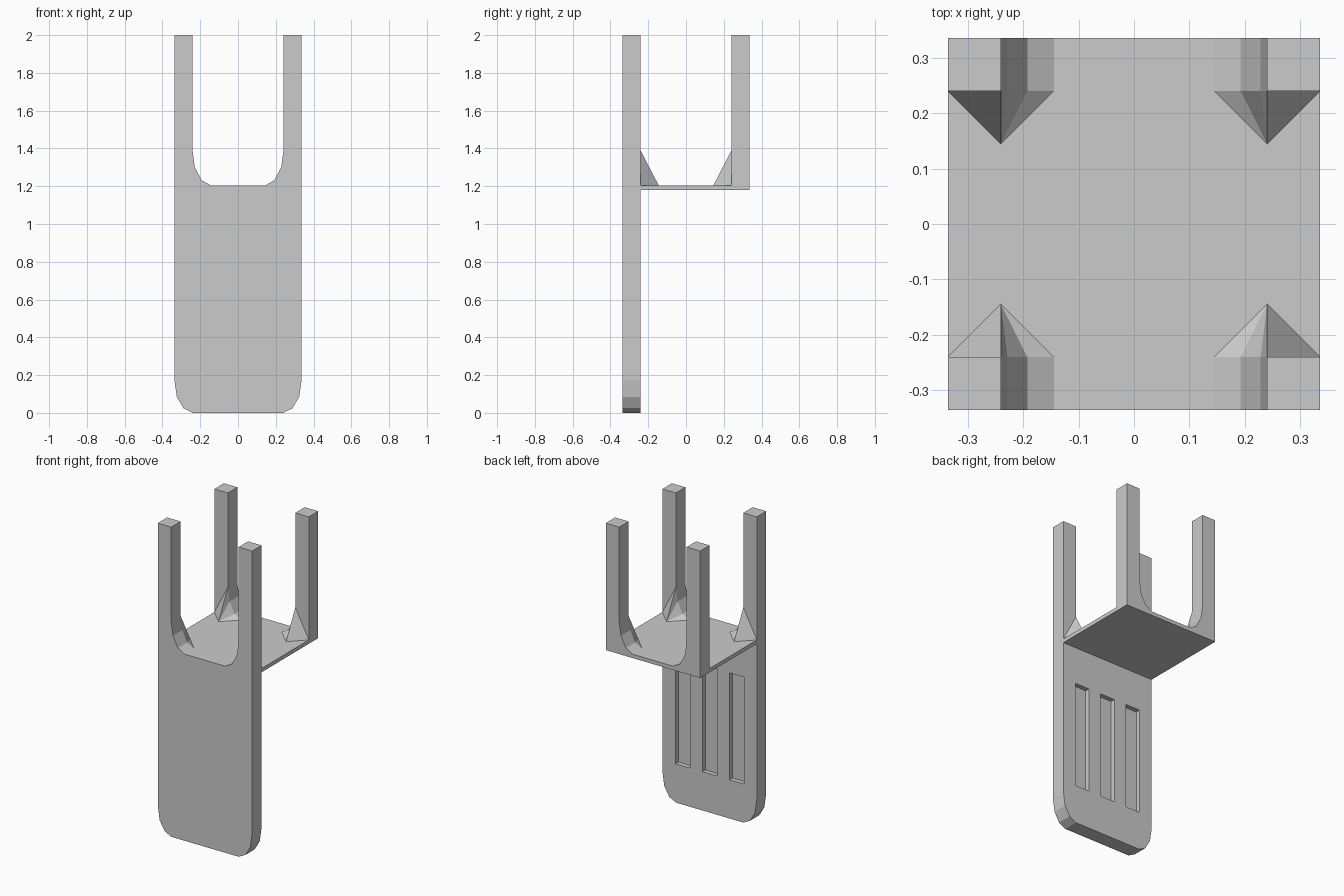
import bpy, bmesh

if "Cube" in bpy.data.objects:
    bpy.data.objects.remove(bpy.data.objects["Cube"])

W = 0.337          # half width and half depth
L = 0.241          # inner edge of the legs
SEAT_LOW, SEAT_TOP = 1.18, 1.205

# rounded inner corner between two legs, and rounded lower corner of the backrest (x, z)
FILLET = [(0.145, 1.205), (0.193, 1.232), (0.229, 1.302), (L, 1.39)]
ROUND = [(L, 0.0), (0.289, 0.025), (0.324, 0.085), (W, 0.175)]


def finish(bm, name):
    bmesh.ops.recalc_face_normals(bm, faces=bm.faces)
    mesh = bpy.data.meshes.new(name)
    bm.to_mesh(mesh)
    bm.free()
    obj = bpy.data.objects.new(name, mesh)
    bpy.context.collection.objects.link(obj)
    return obj


def extrude_profile(name, half, y0, y1):
    """Mirror a right-hand outline across x = 0 and extrude it along y."""
    outline = half + [(-x, z) for x, z in reversed(half)]
    bm = bmesh.new()
    face = bm.faces.new([bm.verts.new((x, y0, z)) for x, z in outline])
    ext = bmesh.ops.extrude_face_region(bm, geom=[face])
    verts = [g for g in ext["geom"] if isinstance(g, bmesh.types.BMVert)]
    bmesh.ops.translate(bm, verts=verts, vec=(0, y1 - y0, 0))
    return finish(bm, name)


def box(name, x0, x1, y0, y1, z0, z1):
    bm = bmesh.new()
    bmesh.ops.create_cube(bm, size=1)
    for v in bm.verts:
        v.co = ((x0 + x1) / 2 + v.co.x * (x1 - x0),
                (y0 + y1) / 2 + v.co.y * (y1 - y0),
                (z0 + z1) / 2 + v.co.z * (z1 - z0))
    return finish(bm, name)


def gusset(name, sx, sy):
    """Corner brace: a fan from a tip on the seat to the leg fillet."""
    bm = bmesh.new()
    rim = [bm.verts.new((sx * x, sy * L, z)) for x, z in FILLET + [(W, SEAT_TOP)]]
    tip = bm.verts.new((sx * L, sy * 0.145, SEAT_TOP))
    for a, b in zip(rim, rim[1:] + rim[:1]):
        bm.faces.new((a, b, tip))
    bm.faces.new(rim)
    return finish(bm, name)


# backrest with its pair of legs in one slab
legs_top = [(W, 2.0), (L, 2.0)] + FILLET[::-1]
backrest = extrude_profile("backrest_and_legs", ROUND + legs_top, -W, -L)

# recessed slots on the inner side of the backrest
for i, x in enumerate((-0.193, 0, 0.193)):
    cutter = box(f"slot_cutter_{i}", x - 0.052, x + 0.052, -L - 0.03, -L + 0.05, 0.25, 0.94)
    cutter.hide_render = True
    cutter.hide_set(True)
    mod = backrest.modifiers.new("slot", "BOOLEAN")
    mod.operation = "DIFFERENCE"
    mod.solver = "EXACT"
    mod.object = cutter

# opposite pair of legs joined by the seat edge
extrude_profile("seat_edge_and_legs", [(W, SEAT_LOW)] + legs_top, L, W)

# seat
box("seat", -W, W, -L, L, SEAT_LOW, SEAT_TOP)

# leg braces
for sx, side in ((-1, "left"), (1, "right")):
    for sy, end in ((-1, "front"), (1, "back")):
        gusset(f"leg_brace_{end}_{side}", sx, sy)
